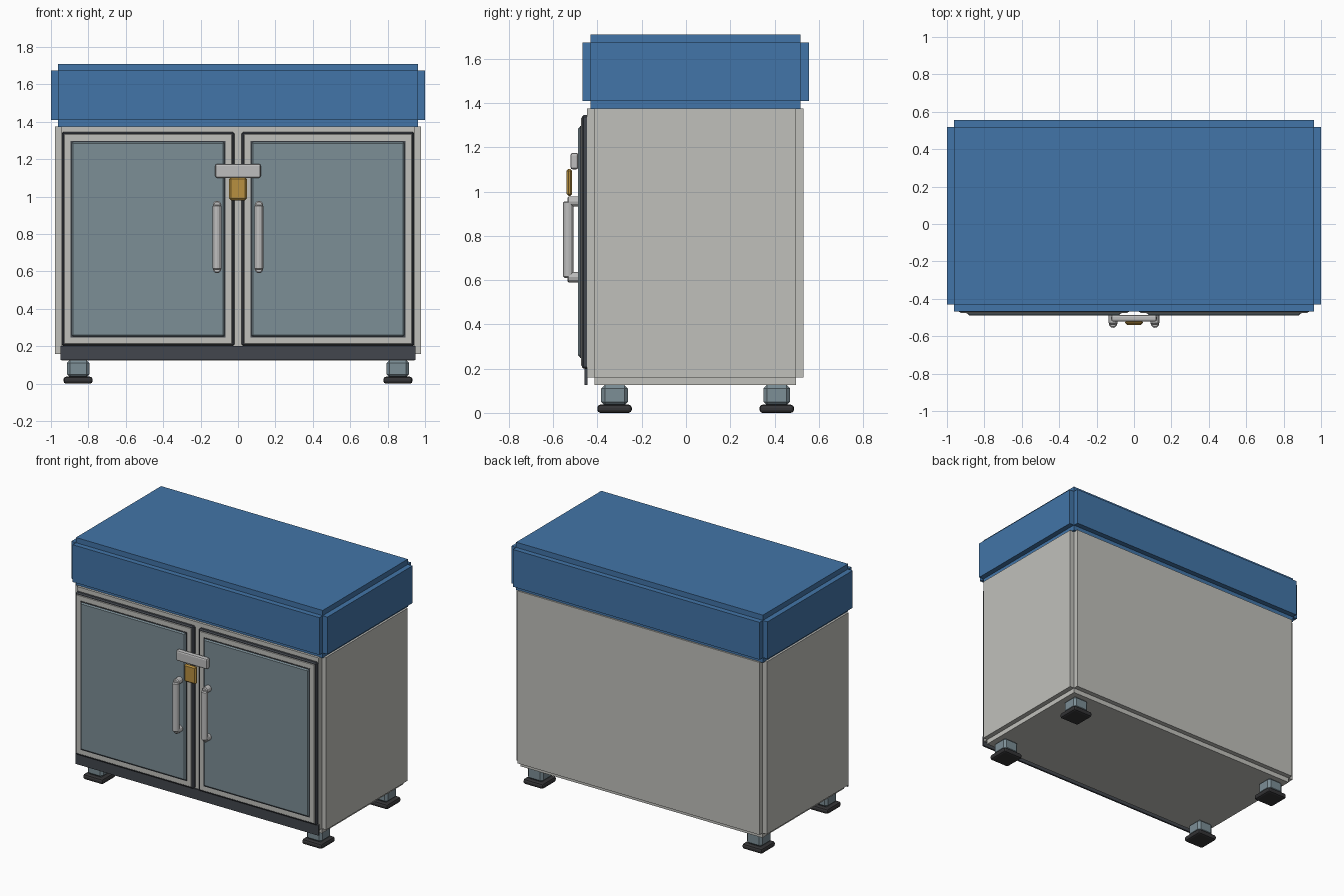
import bpy
import bmesh
from mathutils import Vector, Matrix

cube = bpy.data.objects.get("Cube")
if cube:
    bpy.data.objects.remove(cube, do_unlink=True)


def material(name, *rgb):
    """Flat material from 0-255 display values, stored linear."""
    color = [((c / 255 + 0.055) / 1.055) ** 2.4 for c in rgb] + [1]
    mat = bpy.data.materials.new(name)
    mat.use_nodes = True
    mat.diffuse_color = color
    mat.node_tree.nodes["Principled BSDF"].inputs["Base Color"].default_value = color
    return mat


BLUE = material("blue counter", 66, 117, 168)
BODY = material("pale grey body", 192, 192, 187)
PANEL = material("slate door panel", 124, 142, 150)
DARK = material("dark trim", 66, 70, 77)
RUBBER = material("black rubber", 52, 52, 54)
STEEL = material("bright steel", 190, 190, 190)
BRASS = material("brass", 184, 144, 64)


def finish(name, bm, mat):
    mesh = bpy.data.meshes.new(name)
    bm.to_mesh(mesh)
    bm.free()
    mesh.materials.append(mat)
    obj = bpy.data.objects.new(name, mesh)
    bpy.context.collection.objects.link(obj)
    return obj


def add_box(bm, lo, hi):
    lo, hi = Vector(lo), Vector(hi)
    place = Matrix.Translation((lo + hi) / 2) @ Matrix.Diagonal((*(hi - lo), 1))
    bmesh.ops.create_cube(bm, size=1, matrix=place)


def box(name, mat, lo, hi, bevel=0, segments=1):
    bm = bmesh.new()
    add_box(bm, lo, hi)
    if bevel:
        bmesh.ops.bevel(bm, geom=bm.edges[:], offset=bevel, segments=segments,
                        profile=0.5, affect='EDGES', clamp_overlap=True)
    return finish(name, bm, mat)


def notched_box(name, mat, lo, hi, step):
    """Box with a square step along every edge: three crossing blocks."""
    bm = bmesh.new()
    for axis in range(3):
        inset = Vector((step, step, step))
        inset[axis] = 0
        add_box(bm, Vector(lo) + inset, Vector(hi) - inset)
    return finish(name, bm, mat)


def rod(name, mat, start, end, radius, bevel=0.006):
    start, end = Vector(start), Vector(end)
    axis = end - start
    bm = bmesh.new()
    place = Matrix.Translation((start + end) / 2) @ axis.to_track_quat('Z', 'Y').to_matrix().to_4x4()
    bmesh.ops.create_cone(bm, cap_ends=True, segments=12, radius1=radius,
                          radius2=radius, depth=axis.length, matrix=place)
    rims = [e for e in bm.edges if any(len(f.verts) > 4 for f in e.link_faces)]
    bmesh.ops.bevel(bm, geom=rims, offset=bevel, segments=1, affect='EDGES')
    return finish(name, bm, mat)


# Cabinet body and counter block
notched_box("cabinet_body", BODY, (-0.978, -0.448, 0.125), (0.978, 0.53, 1.41), 0.034)
notched_box("counter_top", BLUE, (-1, -0.468, 1.373), (1, 0.555, 1.71), 0.037)
box("plinth", DARK, (-0.95, -0.458, 0.127), (0.95, -0.446, 0.2))

for side, s in (("left", 1), ("right", -1)):
    # Door: dark backing, pale frame, dark gasket, slate panel
    def door_layer(name, mat, x, z, y, bevel):
        xs = sorted((s * x[0], s * x[1]))
        box(side + name, mat, (xs[0], y[0], z[0]), (xs[1], y[1], z[1]), bevel)

    door_layer("_door_backing", DARK, (0.02, 0.942), (0.2, 1.346), (-0.471, -0.44), 0.008)
    door_layer("_door_frame", BODY, (0.032, 0.93), (0.212, 1.334), (-0.475, -0.46), 0.003)
    door_layer("_door_gasket", DARK, (0.066, 0.896), (0.248, 1.297), (-0.479, -0.465), 0)
    door_layer("_door_panel", PANEL, (0.071, 0.891), (0.253, 1.292), (-0.488, -0.47), 0.008)

    # Handle: upright grip on two short posts
    x = s * 0.112
    rod(side + "_handle_grip", STEEL, (x, -0.532, 0.61), (x, -0.532, 0.956), 0.023)
    for place, z in (("lower", 0.613), ("upper", 0.955)):
        rod(side + "_handle_post_" + place, STEEL, (x, -0.536, z), (x, -0.48, z), 0.023)

    # Feet
    for end, y in (("front", -0.323), ("back", 0.41)):
        x = s * 0.855
        label = side + "_" + end
        box(label + "_foot_post", PANEL, (x - 0.06, y - 0.06, 0.034),
            (x + 0.06, y + 0.06, 0.127), 0.016)
        box(label + "_foot_pad", RUBBER, (x - 0.078, y - 0.078, 0),
            (x + 0.078, y + 0.078, 0.037), 0.014, 2)

# Latch bar and padlock across the door gap
box("latch_bar", STEEL, (-0.122, -0.522, 1.1), (0.122, -0.486, 1.175), 0.011, 2)
box("padlock", BRASS, (-0.047, -0.539, 0.98), (0.047, -0.514, 1.103), 0.009)
